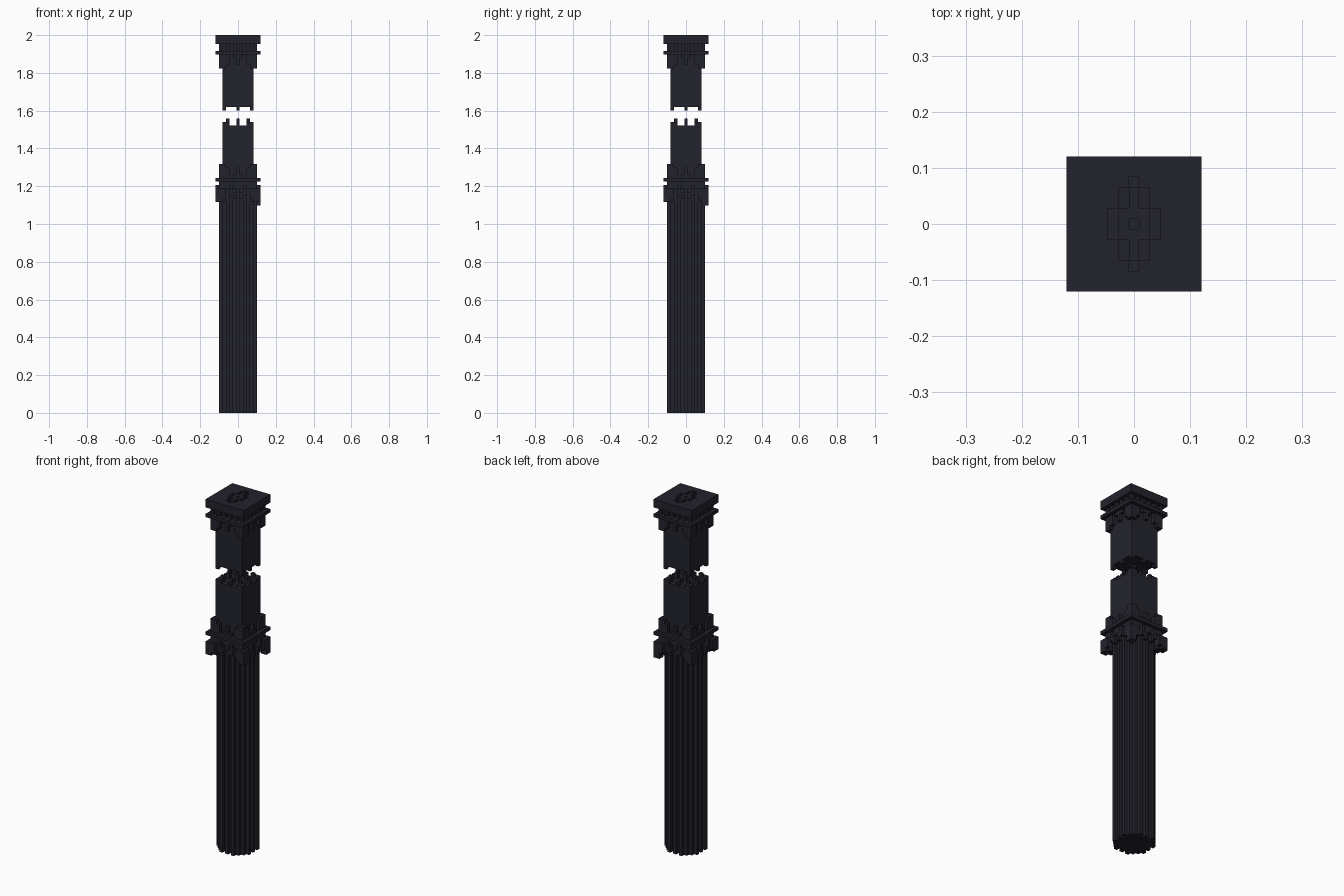
import bpy, bmesh
from mathutils import Matrix, Vector

cube = bpy.data.objects.get("Cube")
if cube:
    bpy.data.objects.remove(cube)

U = 2 / 108  # one block


def make_material(name, rgb):
    m = bpy.data.materials.new(name)
    m.use_nodes = True
    m.diffuse_color = (*rgb, 1)
    m.node_tree.nodes["Principled BSDF"].inputs["Base Color"].default_value = (*rgb, 1)
    return m


STONE = make_material("dark stone", (0.0165, 0.0165, 0.027))


def finish(name, bm):
    bmesh.ops.scale(bm, vec=(U, U, U), verts=bm.verts)
    bmesh.ops.recalc_face_normals(bm, faces=bm.faces)
    me = bpy.data.meshes.new(name)
    bm.to_mesh(me)
    bm.free()
    me.materials.append(STONE)
    ob = bpy.data.objects.new(name, me)
    bpy.context.collection.objects.link(ob)
    return ob


def add_box(bm, x0, x1, y0, y1, z0, z1, turn=0):
    size = Matrix.Diagonal((x1 - x0, y1 - y0, z1 - z0, 1))
    place = Matrix.Translation(((x0 + x1) / 2, (y0 + y1) / 2, (z0 + z1) / 2))
    spin = Matrix.Rotation(turn * 1.5707963, 4, "Z")
    bmesh.ops.create_cube(bm, size=1, matrix=spin @ place @ size)


def boxes(name, parts, turns=1):
    bm = bmesh.new()
    for part in parts:
        for t in range(turns):
            add_box(bm, *part, turn=t)
    return finish(name, bm)


def slab(name, r, z0, z1):
    return boxes(name, [(-r, r, -r, r, z0, z1)])


# Fluted shaft: one quarter of a stepped outline, turned four times
quarter = [(5.5, -.5), (5.5, .5), (4.5, .5), (4.5, 1.5), (5.5, 1.5), (5.5, 2.5), (4.5, 2.5),
           (4.5, 3.5), (3.5, 3.5), (3.5, 4.5), (2.5, 4.5), (2.5, 5.5), (1.5, 5.5),
           (1.5, 4.5), (.5, 4.5), (.5, 5.5)]
bm = bmesh.new()
ring = []
for t in range(4):
    rot = Matrix.Rotation(t * 1.5707963, 3, "Z")
    ring += [bm.verts.new(rot @ Vector((x, y, 0))) for x, y in quarter[1:]]
face = bm.faces.new(ring)
top = bmesh.ops.extrude_face_region(bm, geom=[face])["geom"]
bmesh.ops.translate(bm, vec=(0, 0, 64.2), verts=[v for v in top if isinstance(v, bmesh.types.BMVert)])
finish("fluted_shaft", bm)

# Collar at the top of the shaft
slab("collar_block", 5.5, 64.2, 66.2)
slab("collar_plate", 6.5, 66.2, 67.2)

hanging = []
for s in (-1, 1):
    hanging += [(s * 3.5, s * 4.5, -6.5, -5.5, 61.2, 64.2),
                (s * 1.5, s * 2.5, -6.5, -5.5, 62.2, 65.2),
                (s * .5, s * 1.5, -6.5, -5.5, 61.2, 63.2)]
hanging = [(min(a, b), max(a, b), *rest) for a, b, *rest in hanging]
hanging += [(4.5, 6.5, -6.5, -4.5, 60.3, 64.2), (3.5, 4.5, -5.5, -3.5, 60.3, 64.2),
            (4.5, 5.5, -4.5, -3.5, 60.3, 64.2)]
boxes("collar_hanging_scrolls", hanging, 4)
boxes("collar_long_corner", [(4.5, 6.5, 4.5, 6.5, 59.3, 60.3)])


def leaves(z, d):
    """Corner and middle leaves growing from a plate at z in direction d."""
    shapes = [(3.5, 5.5, -5.5, -3.5, 4), (2.5, 3.5, -5.5, -4.5, 3),
              (4.5, 5.5, -3.5, -2.5, 3), (-.5, .5, -5.5, -4.5, 3),
              (-1.5, -.5, -5.5, -4.5, 1), (.5, 1.5, -5.5, -4.5, 1)]
    return [(*s[:4], min(z, z + d * s[4]), max(z, z + d * s[4])) for s in shapes]


boxes("collar_upright_leaves", leaves(67.2, 1), 4)

# Broken square pillar: jagged rims facing each other
lower_rim = {0: 2, 1: 0, 2: 0, 3: 2, 4: 1}
upper_rim = {0: 2, 1: 1, 2: 1, 3: 1, 4: 2}


def broken_block(name, z0, z1, rim, d):
    bm = bmesh.new()
    add_box(bm, -4.5, 4.5, -4.5, 4.5, z0, z1)
    edge = z1 if d > 0 else z0
    for x in range(-4, 5):
        for y in range(-4, 5):
            h = min(rim[abs(x)], rim[abs(y)])
            if h:
                end = edge + d * h
                add_box(bm, x - .5, x + .5, y - .5, y + .5, min(edge, end), max(edge, end))
    finish(name, bm)


broken_block("lower_pillar", 67.2, 82.2, lower_rim, 1)
broken_block("upper_pillar", 88.4, 102.5, upper_rim, -1)

# Capital
boxes("capital_leaves", leaves(102.5, -1), 4)
slab("capital_plate", 6.5, 102.5, 103.5)
slab("capital_neck", 4.5, 103.5, 105.5)
boxes("capital_dentils", [(x - .5, x + .5, -5.5, -4.5, 103.5, 105.5) for x in (-3, -1, 1, 3)]
      + [(4.5, 5.5, -5.5, -4.5, 103.5, 105.5)], 4)
slab("capital_slab", 6.5, 105.5, 107)

# Top layer with a sunken ring and centre
sunken = {(0, 0), (0, 4), (0, -4)}
for s in (-1, 1):
    sunken |= {(2 * s, y) for y in (-1, 0, 1)}
    sunken |= {(s, y) for y in (-3, -2, 2, 3)}
bm = bmesh.new()
grid = {}


def corner(x, y):
    if (x, y) not in grid:
        grid[x, y] = bm.verts.new((x - .5, y - .5, 108))
    return grid[x, y]


for x in range(-6, 7):
    for y in range(-6, 7):
        if (x, y) not in sunken:
            bm.faces.new([corner(x, y), corner(x + 1, y), corner(x + 1, y + 1), corner(x, y + 1)])
low = bmesh.ops.extrude_face_region(bm, geom=bm.faces[:], use_keep_orig=True)["geom"]
bmesh.ops.translate(bm, vec=(0, 0, -1), verts=[v for v in low if isinstance(v, bmesh.types.BMVert)])
finish("capital_top", bm)
